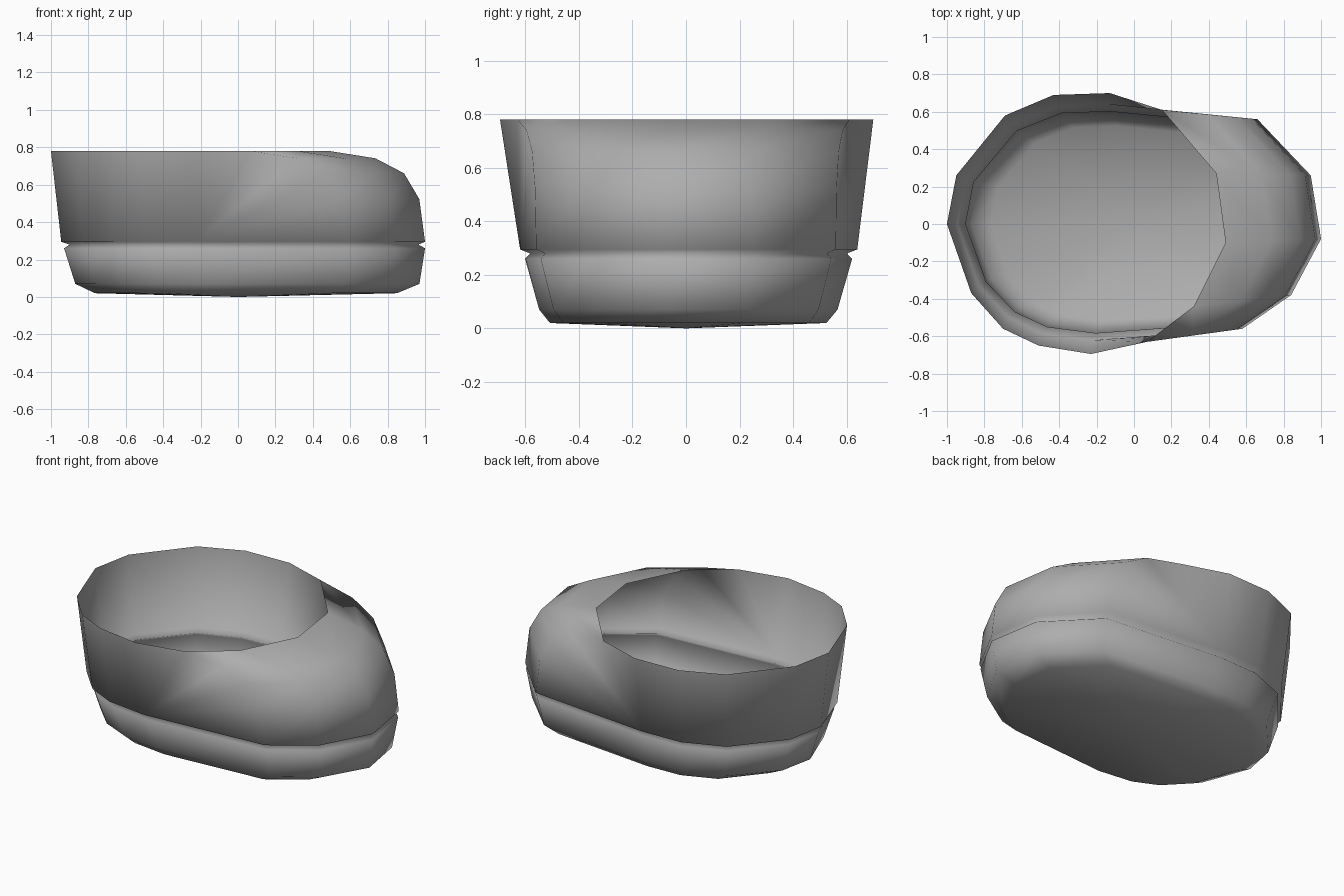
import bpy, bmesh

if "Cube" in bpy.data.objects:
    bpy.data.objects.remove(bpy.data.objects["Cube"])

# Ankle opening and foot outline, matching points, heel first
rim = [(-1, 0), (-.95, .26), (-.69, .58), (-.43, .69), (-.13, .70), (.15, .61),
       (.44, .27), (.49, -.10), (.32, -.44), (.07, -.63), (-.23, -.695),
       (-.51, -.65), (-.70, -.56), (-.87, -.37)]
foot = [(-.945, 0), (-.90, .24), (-.66, .53), (-.41, .63), (-.14, .64), (.66, .56),
        (.945, .26), (1.0, -.08), (.84, -.38), (.58, -.56), (-.22, -.62),
        (-.49, -.585), (-.67, -.50), (-.83, -.33)]
TOE = range(5, 10)
RIM_Z, FOOT_Z = .78, .295
n = len(rim)
bm = bmesh.new()


def fitted(x0, x1, sy, z):
    """Foot outline fitted to a new x range and y scale."""
    s = (x1 - x0) / 1.945
    return [bm.verts.new((x0 + (x + .945) * s, y * sy, z)) for x, y in foot]


# Upper: each column runs from rim to foot; only toe columns are rounded
columns = []
for i, (a, b) in enumerate(zip(rim, foot)):
    steps = [(1, 1), (0, 0)]
    if i in TOE:
        steps[1:1] = [(.92, .52), (.755, .22), (.47, .06)]
    columns.append([bm.verts.new((b[0] + (a[0] - b[0]) * f,
                                  b[1] + (a[1] - b[1]) * f,
                                  FOOT_Z + (RIM_Z - FOOT_Z) * h))
                    for h, f in steps])
for i in range(n):
    a, b = columns[i], columns[(i + 1) % n]
    if len(a) == len(b):
        for k in range(len(a) - 1):
            bm.faces.new((a[k], b[k], b[k + 1], a[k + 1]))
    else:
        # Fan where a straight side column meets the rounded toe
        side, toe = (a, b) if len(a) < len(b) else (b, a)
        path = [side[0]] + toe
        for p, q in zip(path, path[1:]):
            bm.faces.new((side[1], p, q))

# Groove and sole
loops = [[c[-1] for c in columns],
         fitted(-.90, .965, .94, .28), fitted(-.93, 1.0, .97, .26),
         fitted(-.87, .97, .885, .07), fitted(-.765, .85, .82, .02)]
for a, b in zip(loops, loops[1:]):
    for i in range(n):
        j = (i + 1) % n
        bm.faces.new((a[i], a[j], b[j], b[i]))

# Slightly domed underside
centre = bm.verts.new((0, 0, 0))
for i in range(n):
    bm.faces.new((loops[-1][i], loops[-1][(i + 1) % n], centre))
bmesh.ops.recalc_face_normals(bm, faces=bm.faces)
for face in bm.faces:
    face.smooth = True

mesh = bpy.data.meshes.new("shoe")
bm.to_mesh(mesh)
bm.free()
shoe = bpy.data.objects.new("shoe", mesh)
bpy.context.collection.objects.link(shoe)

# Mid-grey surface
grey = bpy.data.materials.new("grey")
grey.diffuse_color = (.42, .42, .42, 1)
grey.use_nodes = True
grey.node_tree.nodes["Principled BSDF"].inputs["Base Color"].default_value = grey.diffuse_color
mesh.materials.append(grey)
